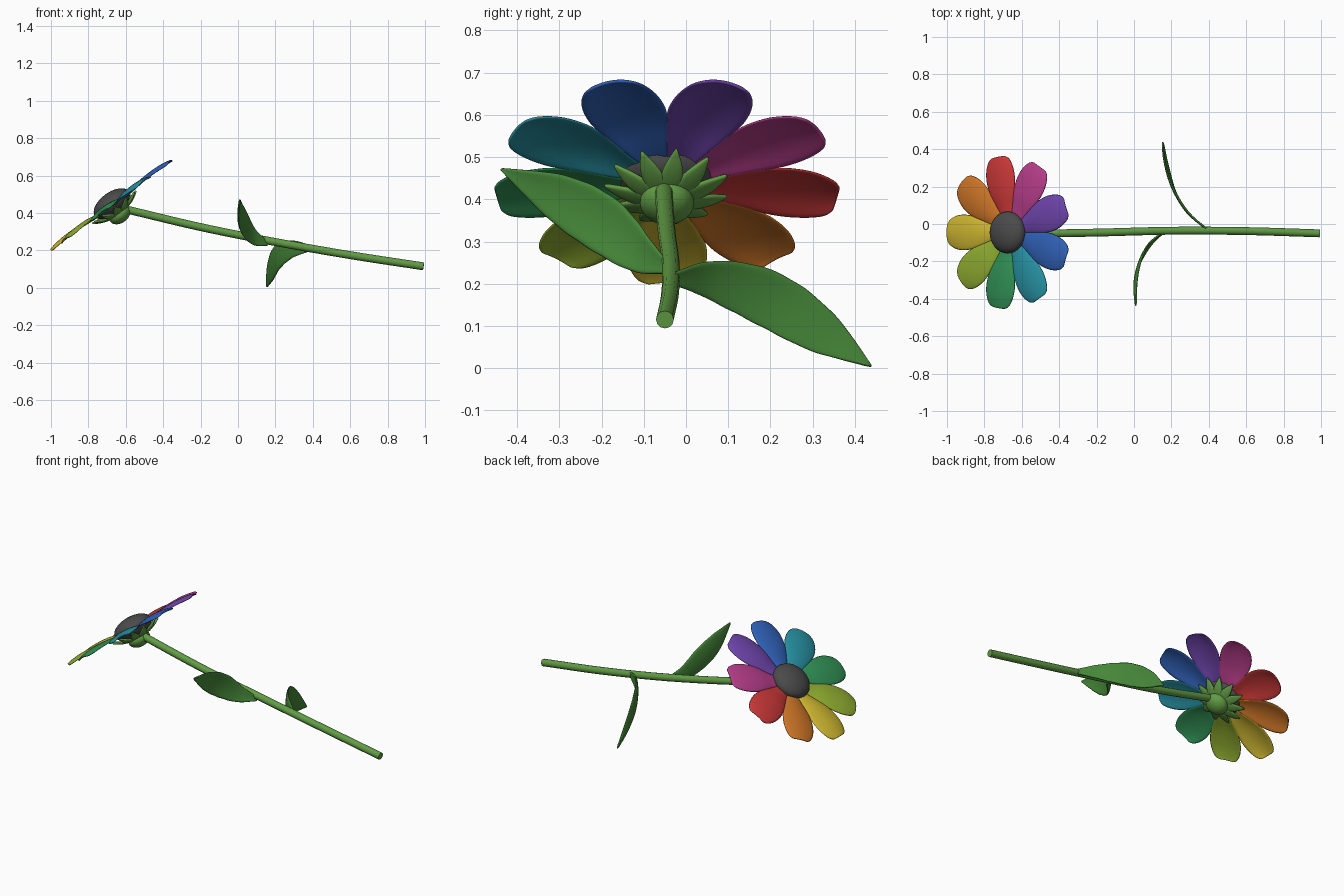
import bpy, bmesh, math
from mathutils import Vector, Matrix

if "Cube" in bpy.data.objects:
    bpy.data.objects.remove(bpy.data.objects["Cube"])

# Head frame: U and V span the flower disc, N points out of its face
TILT = math.radians(36.7)
U = Vector((math.cos(TILT), 0, math.sin(TILT)))
V = Vector((0, 1, 0))
N = Vector((-math.sin(TILT), 0, math.cos(TILT)))
O = Vector((-0.675, -0.045, 0.45))
HEAD = Matrix((U, V, N)).transposed().to_4x4()
HEAD.translation = O


def material(name, rgb):
    m = bpy.data.materials.new(name)
    m.diffuse_color = (*rgb, 1)
    m.use_nodes = True
    m.node_tree.nodes["Principled BSDF"].inputs["Base Color"].default_value = m.diffuse_color
    return m


def finish(bm, name, mat):
    bmesh.ops.recalc_face_normals(bm, faces=bm.faces)
    me = bpy.data.meshes.new(name)
    bm.to_mesh(me)
    bm.free()
    for p in me.polygons:
        p.use_smooth = True
    me.materials.append(mat)
    ob = bpy.data.objects.new(name, me)
    bpy.context.collection.objects.link(ob)
    return ob


def spline(pts, t):
    """Catmull-Rom through pts (Vectors or floats), t in 0..1"""
    n = len(pts) - 1
    i = min(int(t * n), n - 1)
    f = t * n - i
    p1, p2 = pts[i], pts[i + 1]
    p0 = pts[i - 1] if i else p1 * 2 - p2
    p3 = pts[i + 2] if i + 2 <= n else p2 * 2 - p1
    return (p1 * 2 + (p2 - p0) * f + (p0 * 2 - p1 * 5 + p2 * 4 - p3) * f * f
            + (p1 * 3 - p0 - p2 * 3 + p3) * f ** 3) * 0.5


def blade(name, mat, pts, half, up, cup, thick, steps=14, cols=6, wave=0.0):
    """Thin leaf or petal swept along pts; width is square to the path and to 'up'"""
    pts = [Vector(p) for p in pts]
    bm = bmesh.new()
    rows = []
    for i in range(steps + 1):
        t = i / steps
        c = spline(pts, t)
        d = (spline(pts, min(t + .01, 1)) - spline(pts, max(t - .01, 0))).normalized()
        side = d.cross(up).normalized()
        face = side.cross(d)
        w = max(spline(half, t), 0.001) + wave * math.sin(i * 2.4) * math.sin(math.pi * t)
        rows.append([bm.verts.new(c + side * w * s - face * cup * s * s * w * 10)
                     for s in [2 * j / cols - 1 for j in range(cols + 1)]])
    for a, b in zip(rows, rows[1:]):
        for j in range(cols):
            bm.faces.new((a[j], a[j + 1], b[j + 1], b[j]))
    ob = finish(bm, name, mat)
    m = ob.modifiers.new("thickness", 'SOLIDIFY')
    m.thickness, m.offset = thick, 0
    ob.modifiers.new("smooth", 'SUBSURF').levels = 1
    return ob


def ball(name, mat, centre_n, scale):
    bm = bmesh.new()
    bmesh.ops.create_uvsphere(bm, u_segments=32, v_segments=16, radius=1)
    bm.transform(HEAD @ Matrix.Translation((0, 0, centre_n)) @ Matrix.Diagonal((*scale, 1)))
    return finish(bm, name, mat)


stem_green = material("stem_green", (0.12, 0.33, 0.06))
leaf_green = material("leaf_green", (0.06, 0.24, 0.04))
dark = material("disc_grey", (0.07, 0.07, 0.07))

# Petals, nine colours round the disc
colours = [("yellow", (.62, .47, .03)), ("orange", (.62, .18, .02)), ("red", (.6, .04, .04)),
           ("magenta", (.5, .05, .27)), ("purple", (.16, .06, .42)), ("blue", (.03, .12, .48)),
           ("teal", (.02, .28, .36)), ("green", (.03, .28, .09)), ("lime", (.28, .42, .03))]
for k, (cname, rgb) in enumerate(colours):
    a = math.radians(180 - 40 * k)
    out = U * math.cos(a) + V * math.sin(a)
    path = [O + out * r + N * h for r, h in
            [(.06, -.012), (.13, -.004), (.2, .008), (.27, .012), (.34, .01), (.392, .002), (.41, -.003)]]
    blade("petal_" + cname, material(cname, rgb), path,
          [.022, .05, .078, .096, .093, .072, .045], N, 0.018, 0.008)

# Dark domed disc
ball("flower_disc", dark, 0.0, (.112, .112, .06))

# Calyx: flattened ball and pointed sepals
ball("calyx", stem_green, -.072, (.064, .064, .045))
for k in range(11):
    a = 2 * math.pi * k / 11 + .15
    out = U * math.cos(a) + V * math.sin(a)
    path = [O + out * r + N * h for r, h in [(.03, -.065), (.07, -.058), (.11, -.043), (.148, -.02)]]
    blade("sepal_%d" % (k + 1), stem_green, path, [.018, .027, .021, .001], N, -0.012, 0.012, 8, 4)

# Stem
stem = bpy.data.curves.new("stem", 'CURVE')
stem.dimensions = '3D'
stem.bevel_depth = 0.021
stem.bevel_resolution = 4
stem.use_fill_caps = True
line = [Vector(p) for p in [(.992, -.05, .115), (.6, -.038, .175), (.2, -.036, .245),
                            (-.2, -.046, .325), (-.58, -.052, .415), (-.63, -.047, .425)]]
sp = stem.splines.new('POLY')
sp.points.add(40)
for i, p in enumerate(sp.points):
    p.co = (*spline(line, i / 40), 1)
stem.materials.append(stem_green)
sp.use_smooth = True
bpy.context.collection.objects.link(bpy.data.objects.new("stem", stem))

# Two leaves standing on edge, one on each side
widths = [.012, .048, .069, .055, .002]
for name, path in [
    ("leaf_back", [(.40, -.036, .212), (.285, .06, .208), (.205, .19, .165), (.168, .32, .085), (.154, .44, .004)]),
    ("leaf_front", [(.16, -.04, .235), (.08, -.11, .272), (.028, -.2, .345), (.004, -.31, .41), (.01, -.44, .472)]),
]:
    p = [Vector(q) for q in path]
    flat = (p[-1] - p[0])
    up = Vector((-flat.y, flat.x, 0)).normalized()
    if name == "leaf_front":
        up = -up
    blade(name, leaf_green, path, widths, up, 0.012, 0.01, 18, 6, wave=0.002)
